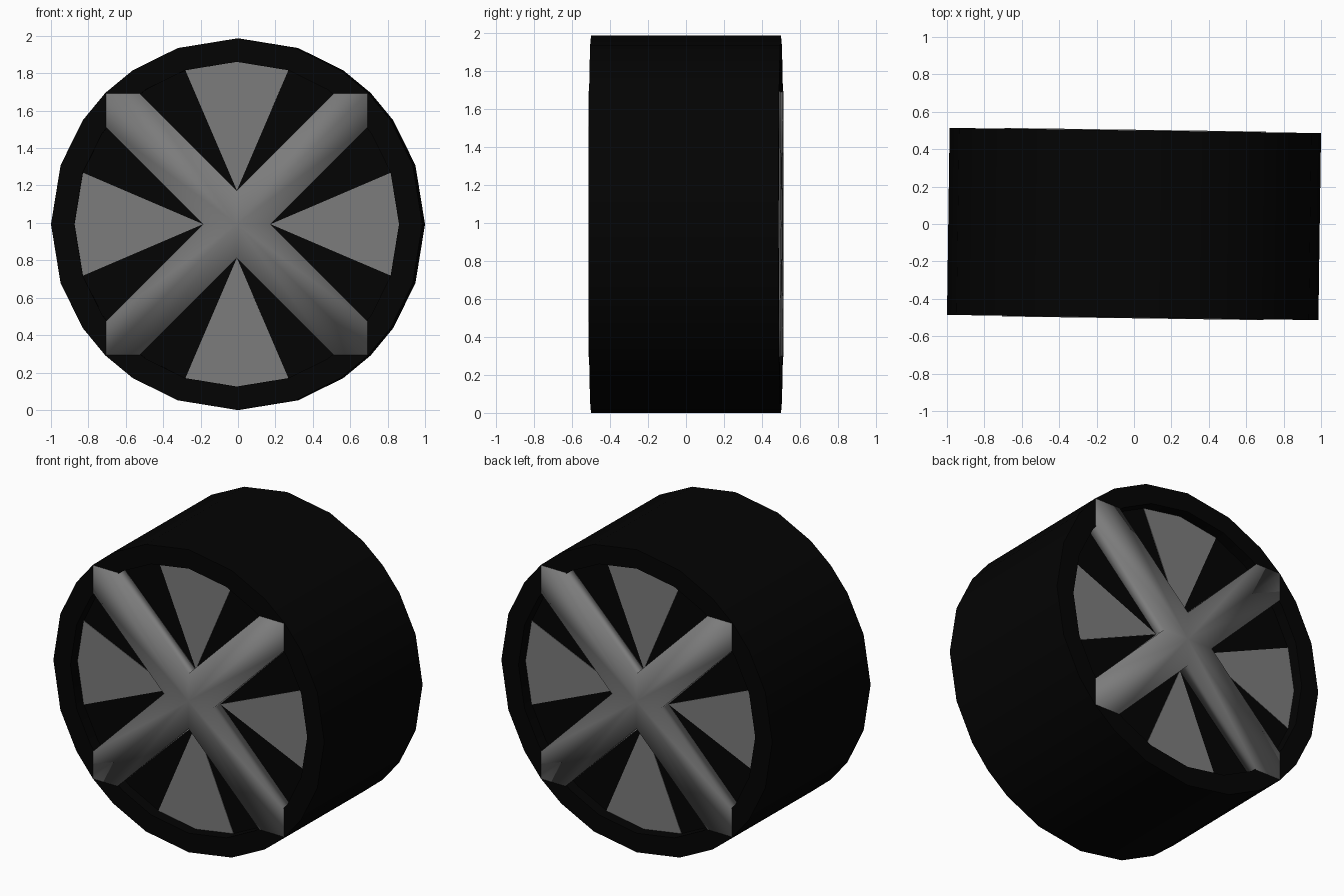
import bpy, bmesh
from math import sin, cos, pi, radians
from mathutils import Matrix

if "Cube" in bpy.data.objects:
    bpy.data.objects.remove(bpy.data.objects["Cube"])

R, HALF, CZ = 0.993, 0.5, 0.993      # wheel radius, half width, axle height
INNER, DEPTH = 0.868, 0.075
TURN = -0.014                        # slight turn about the vertical
ANGLES = [radians(90 * k + a) for k in range(4) for a in (0, 18.5, 34, 45, 56, 71.5)]


def paint(name, value):
    mat = bpy.data.materials.new(name)
    mat.diffuse_color = (value, value, value, 1)
    mat.use_nodes = True
    mat.node_tree.nodes["Principled BSDF"].inputs["Base Color"].default_value = mat.diffuse_color
    return mat


rubber = paint("dark_rubber", 0.001)
metal = paint("grey_metal", 0.2)


def add(name, bm, mat, spin=0.0):
    bmesh.ops.recalc_face_normals(bm, faces=bm.faces)
    bm.transform(Matrix.Translation((0, 0, CZ)) @ Matrix.Rotation(TURN + spin, 4, 'Z'))
    me = bpy.data.meshes.new(name)
    bm.to_mesh(me)
    bm.free()
    me.materials.append(mat)
    ob = bpy.data.objects.new(name, me)
    bpy.context.collection.objects.link(ob)
    return ob


def ring(bm, r, y):
    return [bm.verts.new((r * cos(a), y, r * sin(a))) for a in ANGLES]


# Tyre: lathed profile with a shallow recess on both faces
bm = bmesh.new()
profile = [(INNER, -HALF + DEPTH), (INNER, -HALF), (R, -HALF),
           (R, HALF), (INNER, HALF), (INNER, HALF - DEPTH)]
rings = [ring(bm, r, y) for r, y in profile]
n = len(ANGLES)
for a, b in zip(rings, rings[1:]):
    for i in range(n):
        j = (i + 1) % n
        bm.faces.new((a[i], a[j], b[j], b[i]))
bm.faces.new(rings[0])
bm.faces.new(rings[-1])
tyre = add("tyre", bm, rubber)
bpy.context.view_layer.objects.active = tyre
tyre.select_set(True)
bpy.ops.object.shade_smooth_by_angle()
tyre.select_set(False)


def quarter(k, x, z):
    for _ in range(k):
        x, z = -z, x
    return x, z


def spokes(name, spin):
    # Cross with pointed ends, each arm split along its spine
    def outline(tip):
        return [quarter(k, *p) for k in range(4)
                for p in [(0.18, 0), (tip, 0.52), (tip, tip), (0.52, tip)]]
    bm = bmesh.new()
    front = [bm.verts.new((x, -HALF - 0.004, z)) for x, z in outline(0.70)]
    back = [bm.verts.new((x, -HALF + DEPTH, z)) for x, z in outline(0.69)]
    hub = bm.verts.new((0, -HALF - 0.004, 0))
    n = len(front)
    for i in range(0, n, 4):
        bm.faces.new((hub, front[i], front[i + 1], front[i + 2]))
        bm.faces.new((hub, front[i + 2], front[i + 3], front[(i + 4) % n]))
    for i in range(n):
        j = (i + 1) % n
        bm.faces.new((front[i], front[j], back[j], back[i]))
    bm.faces.new(back)
    for f in bm.faces:
        f.smooth = True
    add(name, bm, metal, spin)


def panels(name, spin):
    # Four light wedges lying in the recess
    wedge = [(0.18, 0)] + [(INNER * cos(a), INNER * sin(a))
                           for a in (radians(-18.5), 0, radians(18.5))]
    bm = bmesh.new()
    for k in range(4):
        pts = [quarter(k, *p) for p in wedge]
        lo = [bm.verts.new((x, -HALF + DEPTH, z)) for x, z in pts]
        hi = [bm.verts.new((x, -HALF + DEPTH - 0.003, z)) for x, z in pts]
        bm.faces.new(lo)
        bm.faces.new(hi)
        for i in range(4):
            j = (i + 1) % 4
            bm.faces.new((lo[i], lo[j], hi[j], hi[i]))
    add(name, bm, metal, spin)


# Same hub face on the front and the back
for side, spin in (("front", 0.0), ("back", pi)):
    spokes(side + "_spokes", spin)
    panels(side + "_panels", spin)
